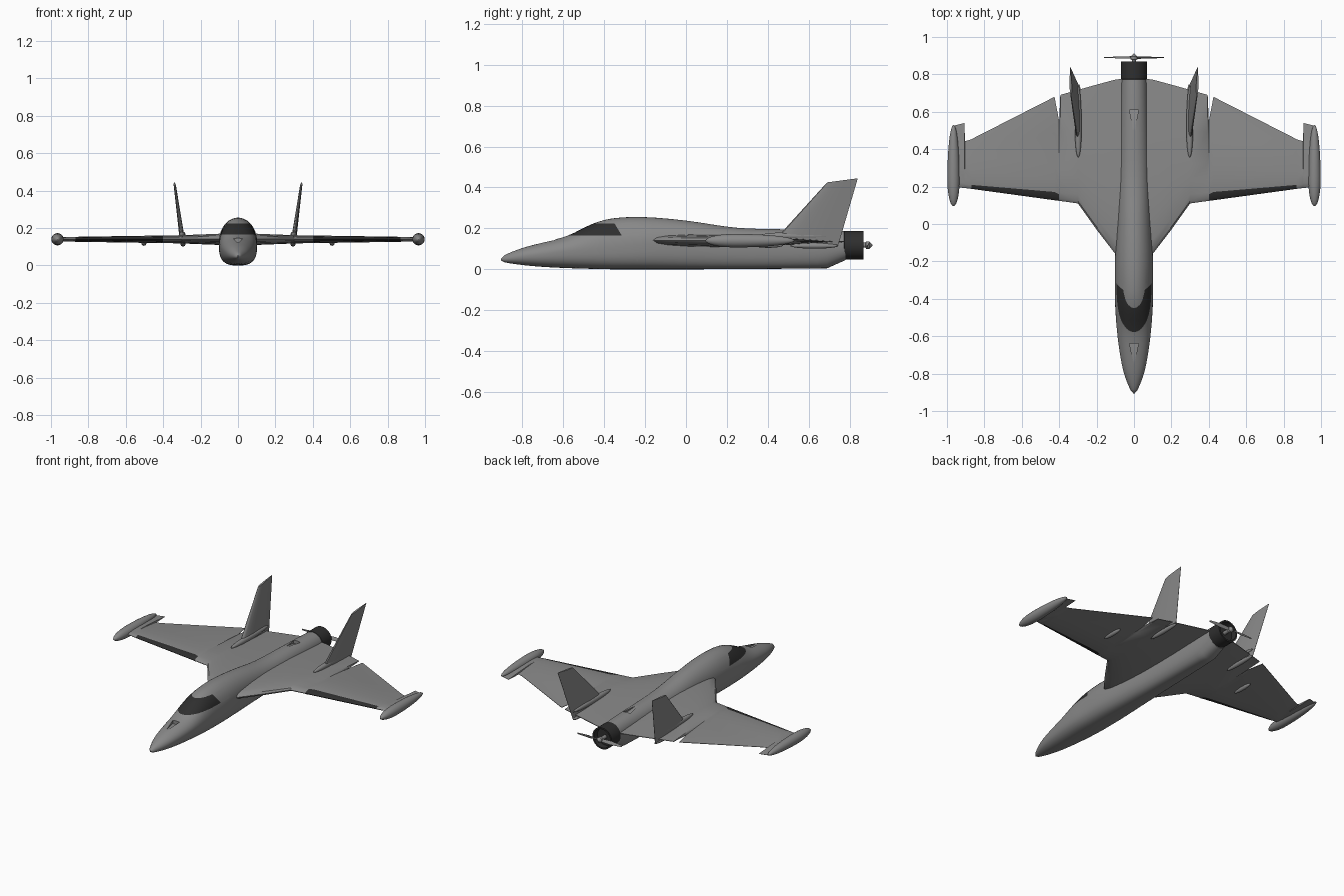
import bpy, bmesh, math
from mathutils import Vector

cube = bpy.data.objects.get("Cube")
if cube:
    bpy.data.objects.remove(cube, do_unlink=True)


def material(name, value):
    m = bpy.data.materials.new(name)
    m.use_nodes = True
    col = (value, value, value, 1)
    m.diffuse_color = col
    m.node_tree.nodes["Principled BSDF"].inputs["Base Color"].default_value = col
    return m


GREY = material("airframe grey", 0.25)
DARK = material("charcoal", 0.028)


def finish(name, bm, mats, mirror=False, smooth=35):
    """Turn a bmesh into a smooth-shaded object, optionally mirrored in x."""
    bmesh.ops.recalc_face_normals(bm, faces=bm.faces)
    me = bpy.data.meshes.new(name)
    bm.to_mesh(me)
    bm.free()
    ob = bpy.data.objects.new(name, me)
    bpy.context.collection.objects.link(ob)
    for m in mats:
        me.materials.append(m)
    if mirror:
        ob.modifiers.new("mirror", "MIRROR")
    if smooth:
        shade(ob, smooth)
    return ob


def shade(ob, angle):
    bpy.ops.object.select_all(action="DESELECT")
    ob.select_set(True)
    bpy.context.view_layer.objects.active = ob
    bpy.ops.object.shade_smooth_by_angle(angle=math.radians(angle))


def loft(rings, rule=None):
    """Skin a list of equal rings and cap both ends."""
    bm = bmesh.new()
    vs = [[bm.verts.new(p) for p in r] for r in rings]
    n = len(vs[0])
    for i in range(len(vs) - 1):
        for j in range(n):
            k = (j + 1) % n
            f = bm.faces.new((vs[i][j], vs[i][k], vs[i + 1][k], vs[i + 1][j]))
            f.material_index = rule(i, j) if rule else 0
    bm.faces.new(vs[0])
    bm.faces.new(vs[-1])
    return bm


def revolve(name, profile, x, z, mat, mirror=False, seg=28):
    """Turn (y, radius) points about an axis along y."""
    rings = []
    for y, r in profile:
        angles = [2 * math.pi * k / seg for k in range(seg)]
        rings.append([(x + r * math.cos(a), y, z + r * math.sin(a)) for a in angles])
    return finish(name, loft(rings), [mat], mirror)


def pod(name, x, z, y0, y1, r, peak=0.5, mirror=True):
    """Streamlined body with its thickest point at the given fraction."""
    prof = []
    for i in range(17):
        t = 0.5 - 0.5 * math.cos(math.pi * i / 16)
        u = (t - peak) / (peak if t < peak else 1 - peak)
        prof.append((y0 + (y1 - y0) * t, max(r * math.sqrt(max(1 - u * u, 0)), 0.001)))
    return revolve(name, prof, x, z, GREY, mirror, 20)


FOIL = [(0, 0), (0.02, 0.45), (0.08, 0.75), (0.2, 0.96), (0.35, 1), (0.65, 0.7), (1, 0.07)]


def foil(le, te, half, normal):
    """Symmetric wing section between two points."""
    le, te, nrm = Vector(le), Vector(te), Vector(normal)
    up = [le.lerp(te, f) + nrm * half * h for f, h in FOIL]
    low = [le.lerp(te, f) - nrm * half * h for f, h in FOIL[1:]]
    return up + low[::-1]


def smooth_rows(rows, steps):
    """Cubic interpolation of table rows along their first column."""
    def slope(i, c):
        a, b = rows[max(i - 1, 0)], rows[min(i + 1, len(rows) - 1)]
        return (b[c] - a[c]) / (b[0] - a[0])
    out = []
    for i in range(len(rows) - 1):
        a, b = rows[i], rows[i + 1]
        d = b[0] - a[0]
        for s in range(steps):
            t = s / steps
            row = [a[0] + d * t]
            for c in range(1, len(a)):
                row.append((2 * t**3 - 3 * t**2 + 1) * a[c] + (3 * t**2 - 2 * t**3) * b[c]
                           + (t**3 - 2 * t**2 + t) * d * slope(i, c)
                           + (t**3 - t**2) * d * slope(i + 1, c))
            out.append(row)
    return out + [list(rows[-1])]


# Fuselage: y, half width, top, widest height, bottom, lower squareness
body = [
    (-0.905, 0.004, 0.052, 0.048, 0.044, 2),
    (-0.885, 0.02, 0.07, 0.05, 0.034, 2),
    (-0.8, 0.053, 0.104, 0.063, 0.021, 2.2),
    (-0.7, 0.074, 0.131, 0.075, 0.012, 2.4),
    (-0.58, 0.09, 0.164, 0.09, 0.006, 2.6),
    (-0.45, 0.1, 0.225, 0.102, 0.002, 2.8),
    (-0.35, 0.102, 0.25, 0.11, 0, 2.9),
    (-0.2, 0.102, 0.255, 0.125, 0, 3),
    (0, 0.092, 0.238, 0.13, 0, 3),
    (0.25, 0.08, 0.203, 0.13, 0.001, 3),
    (0.5, 0.074, 0.195, 0.125, 0.003, 2.8),
    (0.69, 0.07, 0.19, 0.12, 0.005, 2.5)]
rings = []
for y, w, top, mid, bot, sq in smooth_rows(body, 4) + [[0.78, 0.068, 0.186, 0.118, 0.045, 2]]:
    ring = []
    for k in range(40):
        a = 2 * math.pi * k / 40
        c, s = math.cos(a), math.sin(a)
        e = 2 / (2 if s >= 0 else sq)
        height = (top - mid) if s >= 0 else (mid - bot)
        ring.append((math.copysign(w * abs(c)**e, c), y,
                     mid + math.copysign(height * abs(s)**e, s)))
    rings.append(ring)
bm = loft(rings)

# Windscreen: cut its borders into the skin, then colour the band
rear, slant = Vector((0, -0.335, 0.2)), Vector((0, 1, 0.6))
for co, no in (((0, 0, 0.165), (0, 0, 1)), ((0, 0, 0.225), (0, 0, 1)), (rear, slant)):
    faces = [f for f in bm.faces if f.calc_center_median().y < -0.25]
    geom = set(faces)
    for f in faces:
        geom.update(f.edges, f.verts)
    bmesh.ops.bisect_plane(bm, geom=list(geom), dist=1e-5, plane_co=co, plane_no=no)
for f in bm.faces:
    c = f.calc_center_median()
    f.material_index = int(0.165 < c.z < 0.225 and (c - rear).dot(slant) < 0)
fuselage = finish("fuselage", bm, [GREY, DARK], smooth=0)

# Recessed air inlets with a sloping floor: front y, rear y, floor heights
for y0, y1, z0, z1 in ((-0.73, -0.64, 0.123, 0.122), (0.51, 0.61, 0.195, 0.17)):
    ends = [[(-w, y, z), (w, y, z), (w, y, 0.3), (-w, y, 0.3)]
            for y, w, z in ((y0, 0.005, z0), (y1, 0.024, z1))]
    cutter = finish("inlet_cutter", loft(ends), [], smooth=0)
    cutter.hide_render = True
    mod = fuselage.modifiers.new("inlet", "BOOLEAN")
    mod.operation, mod.solver, mod.object = "DIFFERENCE", "EXACT", cutter
    bpy.context.view_layer.objects.active = fuselage
    bpy.ops.object.modifier_apply(modifier=mod.name)
    bpy.data.objects.remove(cutter, do_unlink=True)
shade(fuselage, 35)

# Wings: x, leading edge, trailing edge, half thickness
stations = [
    (0.03, -0.2, 0.78, 0.03), (0.1, -0.16, 0.772, 0.03), (0.2, -0.03, 0.745, 0.026),
    (0.3, 0.11, 0.717, 0.022), (0.394, 0.123, 0.69, 0.02), (0.4, 0.124, 0.55, 0.02),
    (0.425, 0.127, 0.68, 0.02), (0.87, 0.188, 0.453, 0.013), (0.904, 0.192, 0.442, 0.012),
    (0.906, 0.192, 0.54, 0.012), (0.965, 0.2, 0.525, 0.011)]
sections = [foil((x, a, 0.142), (x, b, 0.135), h, (0, 0, 1)) for x, a, b, h in stations]
last = len(sections[0]) - 1


def boot(i, j):
    """Dark strip along the outer leading edge."""
    return int(0.39 < stations[i][0] < 0.8 and stations[i][0] != 0.394
               and (j < 2 or j >= last - 1))


finish("wings", loft(sections, boot), [GREY, DARK], True)

# Wing tip pods and their slim tails
pod("tip_pods", 0.965, 0.14, 0.095, 0.53, 0.033, 0.33)

# Twin fins with fairings above and below the wing
fin = [foil((0.298, 0.44, 0.15), (0.298, 0.745, 0.12), 0.014, (1, 0, 0)),
       foil((0.337, 0.69, 0.425), (0.341, 0.84, 0.445), 0.006, (1, 0, 0))]
finish("tail_fins", loft(fin), [GREY], True)
pod("fin_fairings", 0.298, 0.163, 0.355, 0.74, 0.018, 0.4)
pod("inner_underwing_fairings", 0.294, 0.115, 0.51, 0.745, 0.014)
pod("outer_underwing_fairings", 0.503, 0.118, 0.33, 0.475, 0.013)

# Engine cowl with a recessed back
cowl = [(0.765, 0.06), (0.775, 0.07), (0.868, 0.07), (0.868, 0.06), (0.835, 0.056)]
revolve("engine_cowl", cowl, 0, 0.118, DARK)

# Propeller hub and two twisted blades
hub = [(0.83, 0.012), (0.878, 0.012), (0.88, 0.018), (0.896, 0.018), (0.912, 0.002)]
revolve("propeller_hub", hub, 0, 0.118, GREY, seg=16)
blade = []
for x, c, t in ((-0.16, 0.005, -0.2), (-0.08, 0.012, -0.4), (-0.015, 0.01, -0.7),
                (0.015, 0.01, 0.7), (0.08, 0.012, 0.4), (0.16, 0.005, 0.2)):
    dy, dz = c * math.sin(t), c * math.cos(t)
    blade.append(foil((x, 0.89 - dy, 0.118 - dz), (x, 0.89 + dy, 0.118 + dz), 0.002, (0, 1, 0)))
finish("propeller_blades", loft(blade), [GREY])
